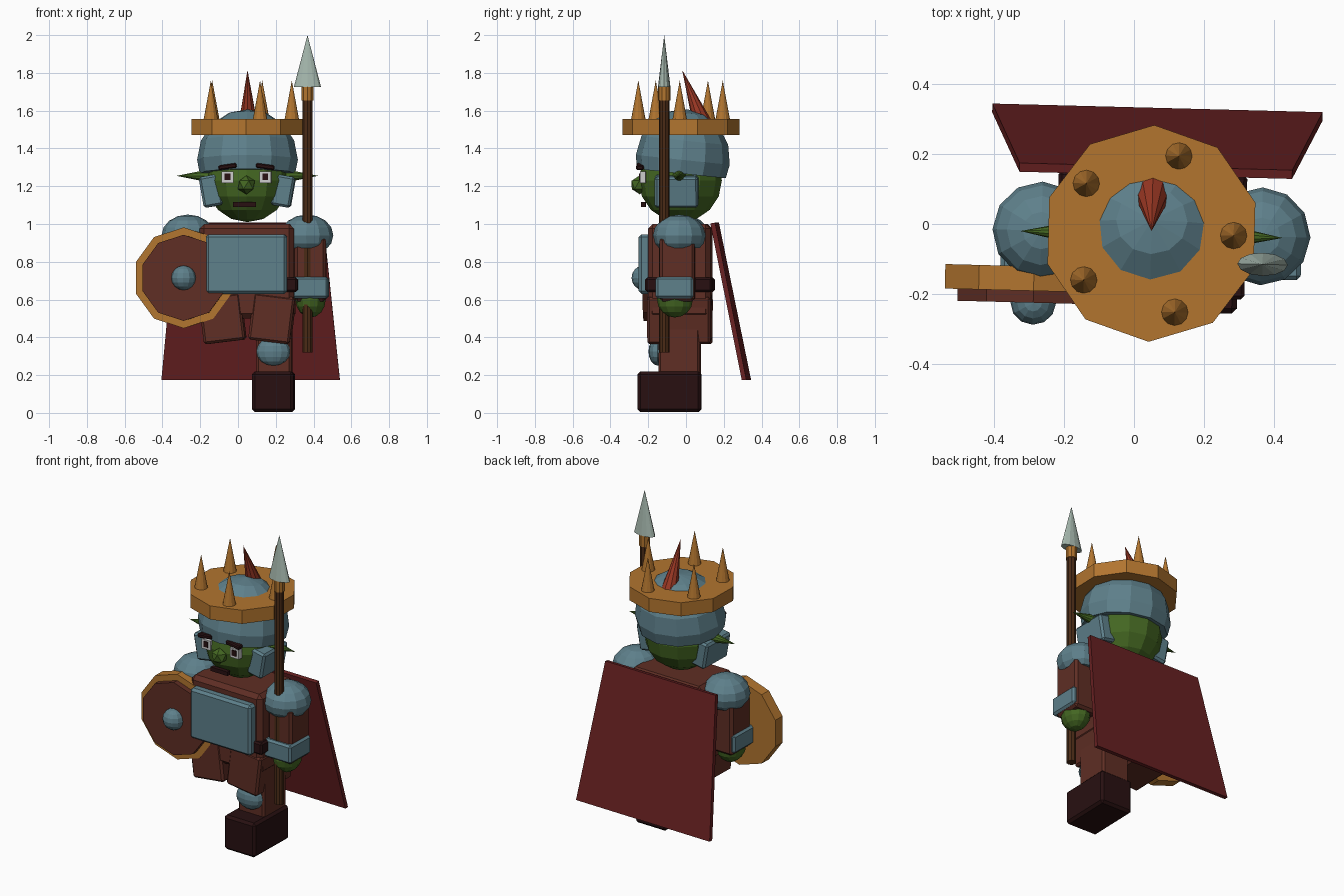
import bpy, bmesh
from math import radians, sin, cos
from mathutils import Matrix, Vector

cube = bpy.data.objects.get("Cube")
if cube:
    bpy.data.objects.remove(cube, do_unlink=True)


def material(name, *rgb):
    lin = [((c / 255 + 0.055) / 1.055) ** 2.4 for c in rgb] + [1.0]
    m = bpy.data.materials.new(name)
    m.use_nodes = True
    m.diffuse_color = lin
    m.node_tree.nodes["Principled BSDF"].inputs["Base Color"].default_value = lin
    return m


BLUE = material("blue_armour", 94, 128, 139)
GOLD = material("gold", 178, 117, 47)
BROWN = material("red_brown_leather", 95, 46, 36)
GREEN = material("green_skin", 68, 103, 34)
CAPE = material("crimson_cloth", 103, 32, 33)
DARK = material("dark_leather", 40, 16, 17)
RED = material("red_plume", 156, 56, 36)
STEEL = material("pale_steel", 166, 184, 174)
WOOD = material("dark_wood", 74, 43, 22)
WHITE = material("eye_white", 205, 205, 205)

# The whole figure stands turned very slightly about its own axis
MID = 0.05
PIVOT = Vector((MID, -0.025, 0))
TURN = Matrix.Translation(PIVOT) @ Matrix.Rotation(radians(-1.5), 4, 'Z') @ Matrix.Translation(-PIVOT)


def finish(name, bm, mat, loc, rot=None, bevel=0):
    bmesh.ops.recalc_face_normals(bm, faces=bm.faces)
    mesh = bpy.data.meshes.new(name)
    bm.to_mesh(mesh)
    bm.free()
    mesh.materials.append(mat)
    ob = bpy.data.objects.new(name, mesh)
    bpy.context.scene.collection.objects.link(ob)
    ob.matrix_world = TURN @ Matrix.Translation(loc) @ (rot or Matrix())
    if bevel:
        mod = ob.modifiers.new("bevel", 'BEVEL')
        mod.width = bevel
        mod.segments = 1
    return ob


def box(name, mat, loc, size, bevel=0, tilt=0):
    bm = bmesh.new()
    bmesh.ops.create_cube(bm, size=1)
    bmesh.ops.scale(bm, vec=size, verts=bm.verts)
    return finish(name, bm, mat, loc, Matrix.Rotation(radians(tilt), 4, 'Y'), bevel)


def ball(name, mat, loc, radii, cut=None, tilt=0, segs=12, rings=8):
    bm = bmesh.new()
    bmesh.ops.create_uvsphere(bm, u_segments=segs, v_segments=rings, radius=1)
    bmesh.ops.scale(bm, vec=radii, verts=bm.verts)
    if cut is not None:  # trim off everything below the cut height
        geom = bm.verts[:] + bm.edges[:] + bm.faces[:]
        bmesh.ops.bisect_plane(bm, geom=geom, plane_co=(0, 0, cut), plane_no=(0, 0, 1), clear_inner=True)
        bmesh.ops.holes_fill(bm, edges=[e for e in bm.edges if e.is_boundary])
    return finish(name, bm, mat, loc, Matrix.Rotation(radians(tilt), 4, 'X'))


def cone(name, mat, start, end, r1, r2=0, segs=10, flat=1):
    start, end = Vector(start), Vector(end)
    axis = end - start
    bm = bmesh.new()
    bmesh.ops.create_cone(bm, cap_ends=True, segments=segs, radius1=r1, radius2=r2, depth=axis.length)
    bmesh.ops.scale(bm, vec=(1, flat, 1), verts=bm.verts)
    rot = Vector((0, 0, 1)).rotation_difference(axis).to_matrix().to_4x4()
    return finish(name, bm, mat, (start + end) / 2, rot)


# Head and face
ball("head", GREEN, (MID, -0.03, 1.23), (0.22, 0.22, 0.22))
bm = bmesh.new()
bmesh.ops.create_icosphere(bm, subdivisions=1, radius=0.05)
finish("nose", bm, GREEN, (MID, -0.245, 1.207))
box("mouth", DARK, (MID - 0.01, -0.225, 1.103), (0.12, 0.025, 0.025))

for s, side in ((-1, "right"), (1, "left")):
    x = MID + s * 0.1
    box(side + "_eye", WHITE, (x, -0.225, 1.247), (0.062, 0.03, 0.06))
    box(side + "_pupil", DARK, (x, -0.241, 1.25), (0.03, 0.008, 0.035))
    box(side + "_brow", DARK, (x, -0.24, 1.304), (0.098, 0.04, 0.025), 0.006, s * 8)
    cone(side + "_ear", GREEN, (MID + s * 0.2, -0.03, 1.255), (MID + s * 0.375, -0.03, 1.255), 0.037)
    box(side + "_cheek_guard", BLUE, (MID + s * 0.19, -0.045, 1.175), (0.105, 0.23, 0.165), 0.012, s * 10)

# Helmet and spiked crown
ball("helmet", BLUE, (MID, -0.017, 1.34), (0.267, 0.25, 0.268), cut=-0.073, tilt=-6)
cone("crown", GOLD, (MID, -0.027, 1.47), (MID, -0.027, 1.555), 0.31, 0.31)
for i in range(5):
    a = radians(72 * i)
    px, py = MID + 0.235 * cos(a), -0.027 + 0.235 * sin(a)
    cone(f"crown_spike_{i + 1}", GOLD, (px, py, 1.55), (px, py, 1.76), 0.039, segs=12)
cone("plume", RED, (MID, 0.095, 1.51), (MID, -0.02, 1.815), 0.055)

# Torso, chest plate and belt
box("torso", BROWN, (MID, -0.03, 0.75), (0.5, 0.33, 0.5), 0.025)
box("chest_plate", BLUE, (MID, -0.2, 0.788), (0.43, 0.09, 0.315), 0.015)
box("belt", DARK, (MID, -0.032, 0.678), (0.54, 0.355, 0.075), 0.01)

# Skirt flaps, shoulders, arms and hands
for s, side in ((-1, "right"), (1, "left")):
    box(side + "_skirt_flap", BROWN, (MID + s * 0.132, -0.032, 0.5), (0.22, 0.335, 0.25), 0.012, s * 7)
    ball(side + "_shoulder", BLUE, (MID + s * 0.315, -0.027, 0.94), (0.14, 0.14, 0.11), cut=-0.068)
    x = MID + s * 0.335
    box(side + "_arm", BROWN, (x, -0.036, 0.76), (0.165, 0.185, 0.34), 0.015)
    box(side + "_bracer", BLUE, (x, -0.05, 0.663), (0.19, 0.2, 0.115), 0.012)
    ball(side + "_hand", GREEN, (x, -0.05, 0.6), (0.08, 0.095, 0.095))

# Single leg with knee pad and boot
box("leg", BROWN, (0.193, -0.03, 0.34), (0.185, 0.22, 0.32), 0.012)
ball("knee_pad", BLUE, (0.19, -0.145, 0.325), (0.09, 0.05, 0.075))
box("boot", DARK, (0.19, -0.083, 0.112), (0.22, 0.335, 0.215), 0.015)

# Round shield on the right arm
SX, SZ = -0.283, 0.715
cone("shield_rim", GOLD, (SX, -0.13, SZ), (SX, -0.2, SZ), 0.267, 0.267)
cone("shield_face", BROWN, (SX, -0.17, SZ), (SX, -0.234, SZ), 0.228, 0.228)
ball("shield_boss", BLUE, (SX, -0.235, SZ), (0.065, 0.062, 0.065))

# Spear in the left hand
PX, PY = 0.37, -0.107
cone("spear_shaft", WOOD, (PX, PY, 0.32), (PX, PY, 1.67), 0.028, 0.028)
cone("spear_collar", GOLD, (PX, PY, 1.655), (PX, PY, 1.73), 0.033, 0.033)
cone("spear_blade", STEEL, (PX, PY, 1.725), (PX, PY, 2.0), 0.072, segs=12, flat=0.46)

# Cape: a thin slab that widens and leans back towards the hem
bm = bmesh.new()
bmesh.ops.create_cube(bm, size=1)
for v in bm.verts:
    top = v.co.z > 0
    v.co.x *= 0.78 if top else 0.945
    v.co.y = v.co.y * 0.025 + (0.152 if top else 0.32)
    v.co.z = (1.003 if top else 0.175) + (0.004 if v.co.y > 0.152 and top else 0)
finish("cape", bm, CAPE, (MID + 0.008, 0, 0))
